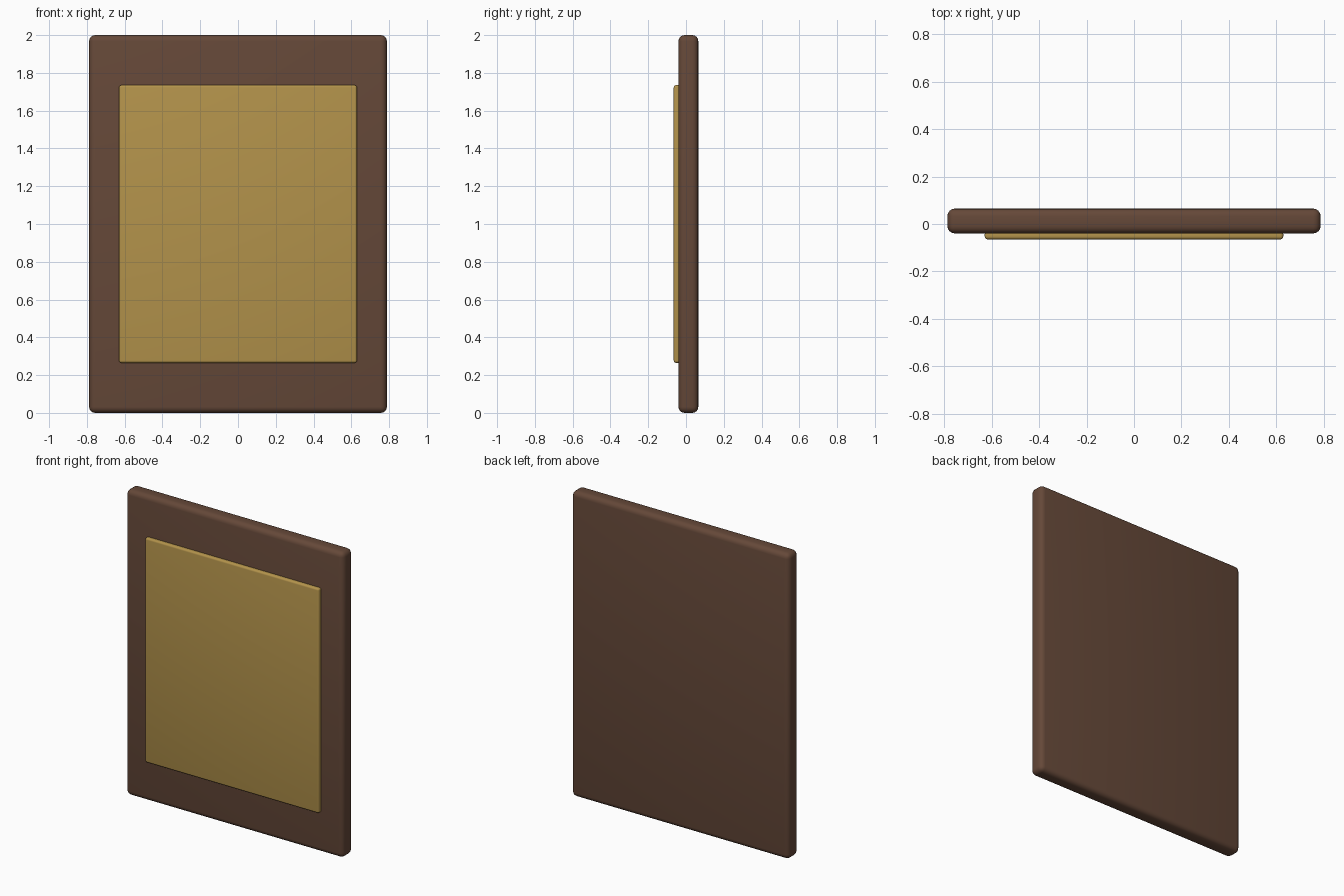
import bpy

if "Cube" in bpy.data.objects:
    bpy.data.objects.remove(bpy.data.objects["Cube"])


def material(name, color):
    mat = bpy.data.materials.new(name)
    mat.diffuse_color = (*color, 1)
    mat.use_nodes = True
    mat.node_tree.nodes["Principled BSDF"].inputs["Base Color"].default_value = mat.diffuse_color
    return mat


def rounded_slab(name, center, size, radius, mat):
    bpy.ops.mesh.primitive_cube_add(size=1, location=center)
    obj = bpy.context.object
    obj.name = name
    obj.scale = size
    bpy.ops.object.transform_apply(location=False, rotation=False, scale=True)
    bevel = obj.modifiers.new("rounded_edges", 'BEVEL')
    bevel.width = radius
    bevel.segments = 4
    bpy.ops.object.modifier_apply(modifier=bevel.name)
    bpy.ops.object.shade_smooth_by_angle()
    obj.data.materials.append(mat)
    return obj


wood = material("brown_wood", (0.13, 0.065, 0.04))
gold = material("gold_panel", (0.45, 0.29, 0.07))

# Backing board, full height
rounded_slab("board", (0, 0.0125, 1), (1.576, 0.105, 2), 0.032, wood)

# Raised front panel, set slightly into the board
rounded_slab("front_panel", (0, -0.048, 1), (1.26, 0.034, 1.47), 0.012, gold)
